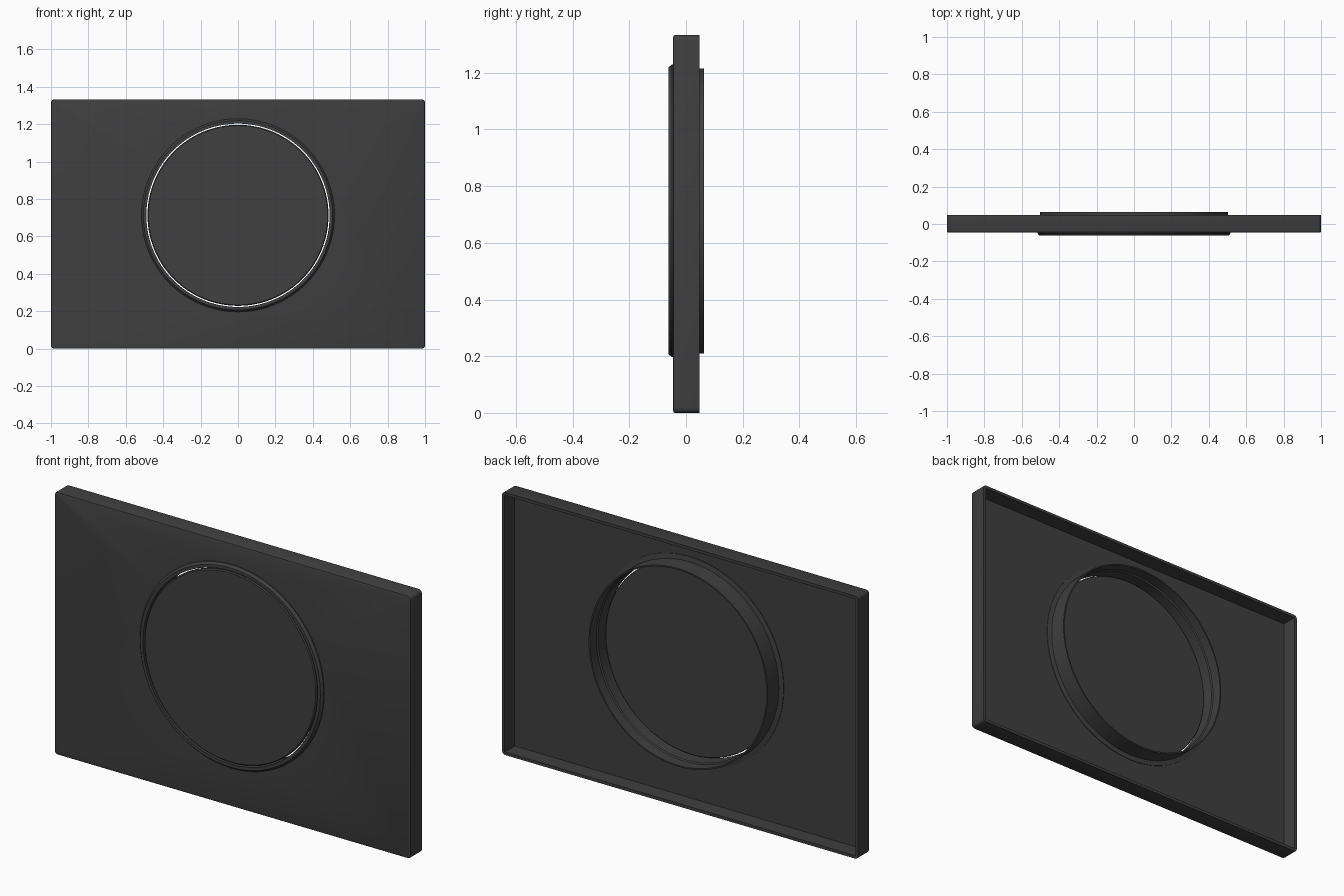
import bpy, bmesh, math
from mathutils import Matrix

cube = bpy.data.objects.get("Cube")
if cube:
    bpy.data.objects.remove(cube, do_unlink=True)

HEIGHT = 1.333
CENTRE_Z = 0.713      # height of the round opening
SIDES = 128

charcoal = bpy.data.materials.new("charcoal_plastic")
charcoal.use_nodes = True
colour = (0.05, 0.05, 0.05, 1)
charcoal.diffuse_color = colour
charcoal.node_tree.nodes["Principled BSDF"].inputs["Base Color"].default_value = colour


def make_object(name, bm):
    bmesh.ops.recalc_face_normals(bm, faces=bm.faces)
    mesh = bpy.data.meshes.new(name)
    bm.to_mesh(mesh)
    bm.free()
    mesh.materials.append(charcoal)
    obj = bpy.data.objects.new(name, mesh)
    bpy.context.collection.objects.link(obj)
    return obj


def box(name, width, height, y0, y1):
    bm = bmesh.new()
    size = Matrix.Diagonal((width, y1 - y0, height, 1))
    place = Matrix.Translation((0, (y0 + y1) / 2, HEIGHT / 2))
    bmesh.ops.create_cube(bm, size=1, matrix=place @ size)
    return bm


def bevel(bm, edges, width, segments):
    bmesh.ops.bevel(bm, geom=edges, offset=width, segments=segments,
                    profile=0.5, affect='EDGES')


def lathe(name, profile, closed):
    """Spin (radius, y) points about the axis of the opening."""
    bm = bmesh.new()
    verts = [bm.verts.new((r, y, CENTRE_Z)) for r, y in profile]
    pairs = list(zip(verts, verts[1:]))
    if closed:
        pairs.append((verts[-1], verts[0]))
    edges = [bm.edges.new(p) for p in pairs]
    bmesh.ops.spin(bm, geom=verts + edges, cent=(0, 0, CENTRE_Z), axis=(0, 1, 0),
                   angle=math.tau, steps=SIDES, use_duplicate=False)
    bmesh.ops.remove_doubles(bm, verts=bm.verts, dist=0.0001)
    return make_object(name, bm)


def cut(target, cutter):
    cutter.hide_render = True
    cutter.hide_set(True)
    mod = target.modifiers.new("cut_" + cutter.name, 'BOOLEAN')
    mod.operation = 'DIFFERENCE'
    mod.solver = 'EXACT'
    mod.object = cutter


def smooth(obj):
    bpy.ops.object.select_all(action='DESELECT')
    obj.select_set(True)
    bpy.context.view_layer.objects.active = obj
    bpy.ops.object.shade_smooth_by_angle(angle=math.radians(30))


# Cover plate: rounded corners and a softened front edge
bm = box("cover_plate", 2, HEIGHT, -0.045, 0.047)
corners = [e for e in bm.edges if abs(e.verts[0].co.y - e.verts[1].co.y) > 0.01]
bevel(bm, corners, 0.018, 4)
front = [e for e in bm.edges if all(v.co.y < -0.044 for v in e.verts)]
bevel(bm, front, 0.006, 2)
plate = make_object("cover_plate", bm)

# Hollow back and round opening
cavity = make_object("cavity_cutter", box("cavity", 1.97, HEIGHT - 0.03, -0.033, 0.2))
hole = lathe("opening_cutter", [(0, -0.2), (0.497, -0.2), (0.497, 0.2), (0, 0.2)], False)
cut(plate, cavity)
cut(plate, hole)
smooth(plate)

# Collar: chamfered front rim, rear tube, flared foot and stepped bore
collar = lathe("collar", [
    (0.490, -0.062), (0.506, -0.062), (0.516, -0.050), (0.516, -0.040),
    (0.527, -0.036), (0.527, -0.030), (0.503, -0.026), (0.503, 0.063),
    (0.496, 0.063), (0.496, 0.010), (0.490, 0.005)], True)
smooth(collar)

# Centre disc, separated from the collar by a fine gap
disc = lathe("centre_disc", [
    (0, -0.061), (0.479, -0.061), (0.484, -0.056), (0.484, -0.047),
    (0.481, -0.044), (0, -0.044)], False)
smooth(disc)
